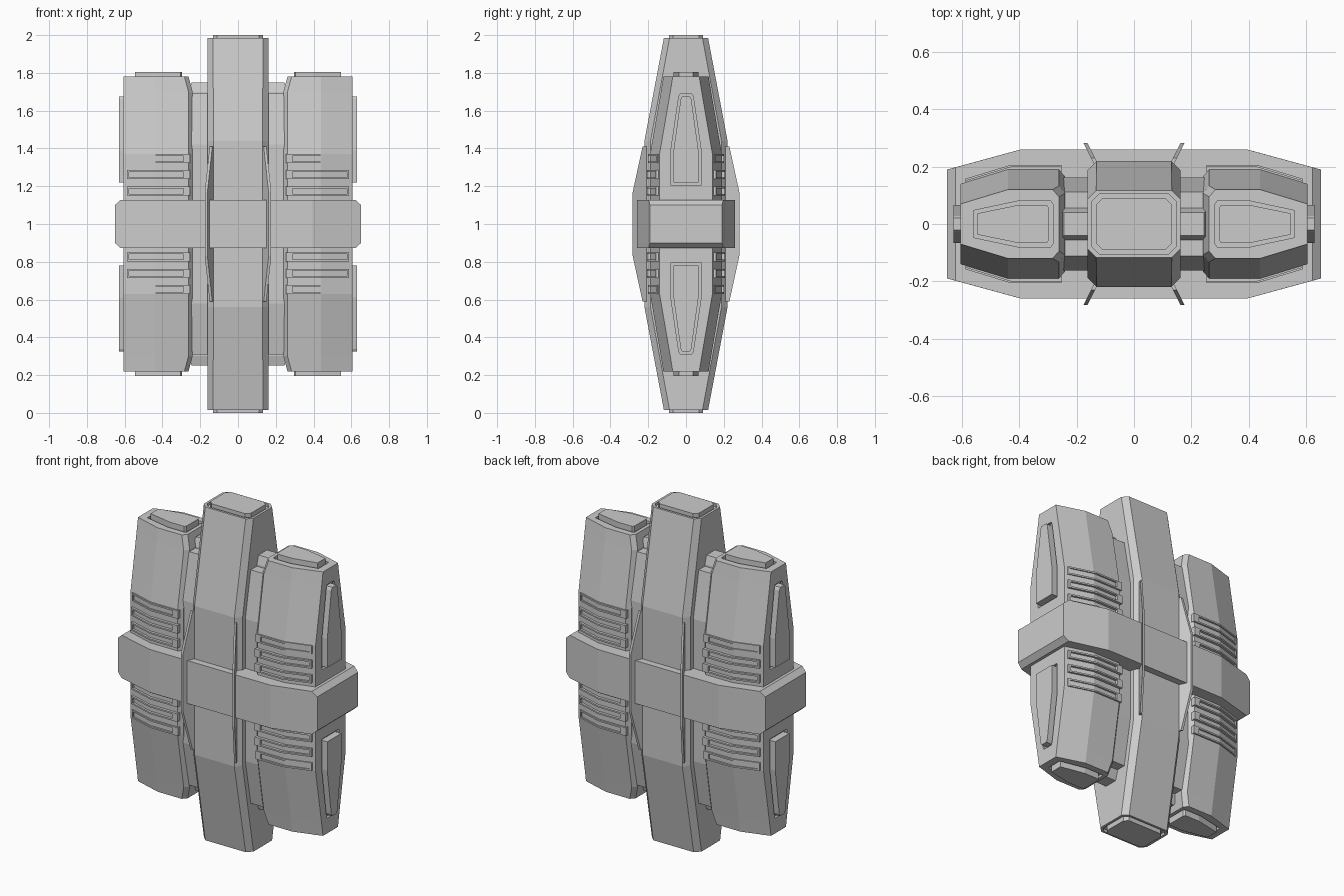
import bpy, bmesh

if "Cube" in bpy.data.objects:
    bpy.data.objects.remove(bpy.data.objects["Cube"])

# Everything is modelled around the centre of symmetry, then lifted by 1.
def finish(name, bm, mirror=""):
    bmesh.ops.recalc_face_normals(bm, faces=bm.faces)
    me = bpy.data.meshes.new(name)
    bm.to_mesh(me)
    bm.free()
    ob = bpy.data.objects.new(name, me)
    bpy.context.collection.objects.link(ob)
    ob.location.z = 1
    if mirror:
        m = ob.modifiers.new("mirror", "MIRROR")
        m.use_axis = [a in mirror for a in "XYZ"]
        m.use_mirror_merge = False
    return ob

def loft(name, rings, mirror="", bm=None):
    own = bm is None
    bm = bm or bmesh.new()
    vs = [[bm.verts.new(p) for p in r] for r in rings]
    n = len(vs[0])
    for a, b in zip(vs, vs[1:]):
        for i in range(n):
            j = (i + 1) % n
            bm.faces.new((a[i], a[j], b[j], b[i]))
    bm.faces.new(vs[0])
    bm.faces.new(vs[-1])
    return finish(name, bm, mirror) if own else None

def both_ends(top):
    # reflect the upper rings to make the lower half
    low = [[(x, y, -z) for x, y, z in r] for r in reversed(top)]
    return low + top

def flip_y(half, z):
    # half outline at +y, closed by its reflection
    return [(x, y, z) for x, y in half] + [(x, -y, z) for x, y in reversed(half)]

# Central pillar with grooved end caps
def oct_ring(x, y, c, z):
    return flip_y([(-x, y - c), (-x + c, y), (x - c, y), (x, y - c)], z)

loft("central_pillar", both_ends([
    oct_ring(.162, .22, .032, .44), oct_ring(.162, .117, .03, .985),
    oct_ring(.147, .104, .025, .985), oct_ring(.147, .104, .025, .97),
    oct_ring(.132, .09, .022, .97), oct_ring(.132, .09, .022, 1.0)]))

# Side pods
def pod_ring(d, inner, z):
    return flip_y([(inner, .165 - d), (inner + .022, .19 - d),
                   (.44, .19 - d), (.605, .14 - d)], z)

def cap_ring(i, z):
    return flip_y([(.283 + i, .07 - i), (.291 + i, .081 - i),
                   (.40, .081 - i), (.56 - i, .047 - i * .7)], z)

pod = loft("side_pod", both_ends([
    pod_ring(0, .24, .37), pod_ring(.057, .24, .70), pod_ring(.07, .262, .78),
    cap_ring(0, .78), cap_ring(0, .765), cap_ring(.014, .765), cap_ring(.014, .805)]))

# Slots in the pod flanks, with raised panels inside
def flank(i, x):
    return [(x, s * y, z) for s, y, z in (
        (-1, .08 - i, .205 + i), (1, .08 - i, .205 + i), (1, .08 - i, .39),
        (1, .038 - i * .7, .675 - i), (1, .03 - i * .7, .69 - i),
        (-1, .03 - i * .7, .69 - i), (-1, .038 - i * .7, .675 - i), (-1, .08 - i, .39))]

cutter = loft("slot_cutter", [flank(0, .59), flank(0, .65)], "Z")
cutter.hide_render = True
cut = pod.modifiers.new("slot", "BOOLEAN")
cut.operation = "DIFFERENCE"
cut.solver = "EXACT"
cut.object = cutter
bpy.context.view_layer.objects.active = pod
bpy.ops.object.modifier_apply(modifier="slot")
bpy.data.objects.remove(cutter)
m = pod.modifiers.new("mirror", "MIRROR")
m.use_mirror_merge = False
loft("flank_panel", [flank(.014, .58), flank(.014, .63)], "XZ")

# Connectors between pillar and pods
def rect(x0, x1, y, z):
    return flip_y([(x0, y), (x1, y)], z)

loft("connector", both_ends([rect(.1, .3, .163, .42), rect(.1, .3, .112, .69)]), "X")
loft("connector_spine", both_ends([
    rect(.1, .262, .055, .70), rect(.1, .245, .04, .75)]), "X")

# Belt around the middle
def belt_ring(x, y, z):
    return flip_y([(-x, y), (-.395, .26), (.395, .26), (x, y)], z)

loft("belt", both_ends([belt_ring(.652, .19, .10), belt_ring(.622, .198, .127)]))

# Vent frames: bent rails with end pieces, following the pod face
def bar(bm, plan, z0, z1):
    prof = plan + [(x, y - .04) for x, y in reversed(plan)]
    loft("", [[(x, -y, z) for x, y in prof] for z in (z0, z1)], bm=bm)

for k, z in enumerate((.15, .237, .322)):
    bm = bmesh.new()
    d = .006 if k == 2 else 0
    front = [(.253, .206 - d), (.43, .206 - d), (.588, .158 - d)]
    bar(bm, front, z, z + .009)
    bar(bm, front, z + .039, z + .048)
    bar(bm, [front[0], (.288, .206 - d)], z + .009, z + .039)
    bar(bm, [(.577, .161 - d), front[2]], z + .009, z + .039)
    finish("vent_frame_%d" % (k + 1), bm, "XYZ")

# Slanted fins beside the pillar, front and back
side = [(.15, -.41), (.23, -.41), (.282, -.17), (.282, .17), (.23, .41), (.15, .41)]
loft("fin", [[(.168 + (y - .282) * .5 + t, -y, z) for y, z in side]
             for t in (-.006, .008)], "XY")
